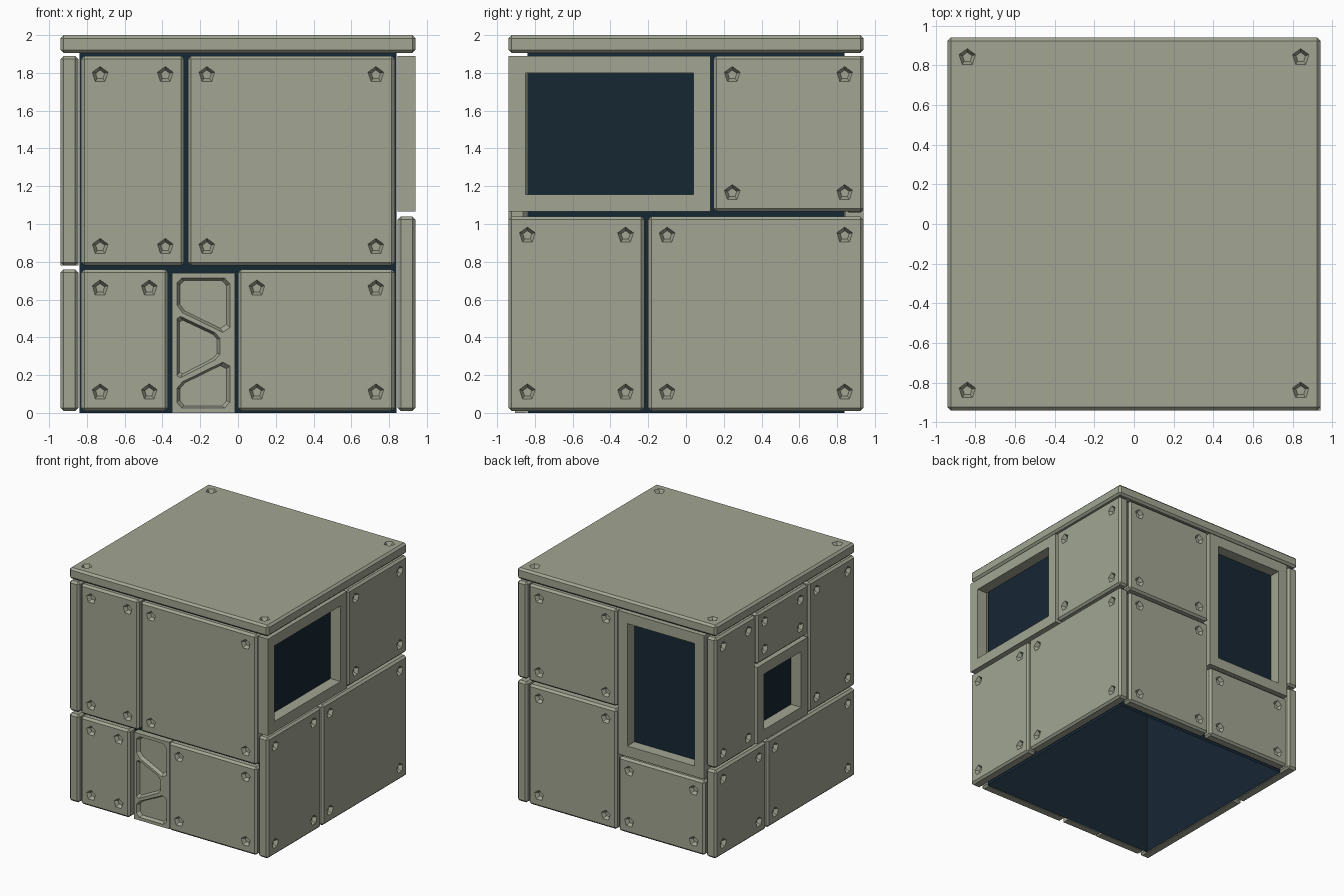
import bpy, bmesh
from math import sin, cos, pi
from mathutils import Matrix, Vector

if "Cube" in bpy.data.objects:
    bpy.data.objects.remove(bpy.data.objects["Cube"])

OUT, IN = -0.94, -0.845      # outer and inner panel planes in the front frame


def material(name, rgb):
    m = bpy.data.materials.new(name)
    m.diffuse_color = (*rgb, 1)
    m.use_nodes = True
    m.node_tree.nodes["Principled BSDF"].inputs["Base Color"].default_value = m.diffuse_color
    return m


PANEL = material("panel_grey_green", (0.36, 0.38, 0.29))
CORE = material("core_dark_blue", (0.008, 0.02, 0.034))

# Everything is drawn facing -y, then turned to its side
SIDES = {
    "front": Matrix(),
    "right": Matrix.Rotation(pi / 2, 4, 'Z'),
    "back": Matrix.Rotation(pi, 4, 'Z'),
    "left": Matrix.Rotation(-pi / 2, 4, 'Z'),
    "top": Matrix.Translation((0, 0, 1.06)) @ Matrix.Rotation(-pi / 2, 4, 'X'),
}


def make_object(name, bm, mat):
    bmesh.ops.recalc_face_normals(bm, faces=bm.faces)
    me = bpy.data.meshes.new(name)
    bm.to_mesh(me)
    bm.free()
    me.materials.append(mat)
    ob = bpy.data.objects.new(name, me)
    bpy.context.collection.objects.link(ob)
    return ob


def box(bm, x0, x1, y0, y1, z0, z1):
    m = Matrix.Translation(((x0 + x1) / 2, (y0 + y1) / 2, (z0 + z1) / 2))
    bmesh.ops.create_cube(bm, size=1, matrix=m @ Matrix.Diagonal((x1 - x0, y1 - y0, z1 - z0, 1)))


def frustum(bm, pts, y0, y1, scale=1.0):
    """Prism of an x-z outline running from y0 to y1, scaled at y1."""
    c = sum((Vector(p) for p in pts), Vector((0, 0))) / len(pts)
    rings = []
    for y, s in ((y0, 1), (y1, scale)):
        ring = [c + (Vector(p) - c) * s for p in pts]
        rings.append([bm.verts.new((p.x, y, p.y)) for p in ring])
    a, b = rings
    bm.faces.new(a)
    bm.faces.new(b)
    for i in range(len(a)):
        j = (i + 1) % len(a)
        bm.faces.new((a[i], a[j], b[j], b[i]))


def carve(ob, cutter_bm):
    """Subtract the cutter and bake the result into the mesh."""
    cutter = make_object("cutter", cutter_bm, PANEL)
    cutter.hide_render = True
    mod = ob.modifiers.new("carve", 'BOOLEAN')
    mod.operation, mod.solver, mod.object = 'DIFFERENCE', 'EXACT', cutter
    dg = bpy.context.evaluated_depsgraph_get()
    me = bpy.data.meshes.new_from_object(ob.evaluated_get(dg))
    ob.modifiers.clear()
    ob.data = me
    bpy.data.objects.remove(cutter)


def bolted_panel(name, side, x0, x1, z0, z1, inset=0.1):
    bm = bmesh.new()
    box(bm, x0, x1, OUT, IN, z0, z1)
    bmesh.ops.bevel(bm, geom=bm.edges[:], offset=0.017, segments=1, affect='EDGES')
    ob = make_object(name, bm, PANEL)
    cut = bmesh.new()
    for cx in (x0 + inset, x1 - inset):
        for cz in (z0 + inset, z1 - inset):
            pts = [(cx + 0.05 * sin(i * 2 * pi / 5), cz + 0.05 * cos(i * 2 * pi / 5)) for i in range(5)]
            frustum(cut, pts, OUT - 0.01, OUT + 0.03, 0.5)
    carve(ob, cut)
    ob.matrix_world = SIDES[side]


def window_frame(name, side, x0, x1, z0, z1, w=0.09):
    bm = bmesh.new()
    box(bm, x0, x1, OUT, IN, z0, z1)
    ob = make_object(name, bm, PANEL)
    cut = bmesh.new()
    box(cut, x0 + w, x1 - w, OUT - 0.1, IN + 0.1, z0 + w, z1 - w)
    carve(ob, cut)
    ob.matrix_world = SIDES[side]


# Dark core shell, open underneath
bm = bmesh.new()
box(bm, -0.84, 0.84, -0.84, 0.84, 0, 1.905)
bm.normal_update()
bmesh.ops.delete(bm, geom=[f for f in bm.faces if f.calc_center_median().z < 0.01], context='FACES')
make_object("core_shell", bm, CORE)

# Bolted panels: side, then x and z ranges as seen facing that side
panels = [
    ("front", -0.83, -0.285, 0.78, 1.89), ("front", -0.265, 0.83, 0.78, 1.89),
    ("front", -0.83, -0.37, 0.01, 0.76), ("front", 0.0, 0.83, 0.01, 0.76),
    ("right", 0.145, 0.94, 1.065, 1.89), ("right", -0.94, -0.22, 0.01, 1.04),
    ("right", -0.2, 0.94, 0.01, 1.04),
    ("back", -0.83, 0.0, 1.06, 1.89), ("back", -0.83, 0.0, 0.01, 1.035),
    ("back", 0.02, 0.83, 0.01, 0.645),
    ("left", -0.94, -0.4, 0.78, 1.89), ("left", 0.32, 0.94, 0.78, 1.89),
    ("left", -0.38, 0.3, 1.455, 1.89),
    ("left", -0.94, -0.26, 0.01, 0.76), ("left", -0.24, 0.94, 0.01, 0.76),
]
for i, (side, *rect) in enumerate(panels):
    bolted_panel(f"{side}_panel_{i + 1}", side, *rect)
bolted_panel("lid", "top", -0.94, 0.94, -0.94, 0.94)

# Window frames
window_frame("right_window_frame", "right", -0.94, 0.13, 1.065, 1.89)
window_frame("back_window_frame", "back", 0.015, 0.83, 0.665, 1.89)
window_frame("left_window_frame", "left", -0.38, 0.3, 0.78, 1.435)

# Set-back truss panel with three shallow pockets
FACE = -0.905
bm = bmesh.new()
box(bm, -0.35, -0.015, FACE, IN, 0, 0.74)
truss = make_object("front_truss_panel", bm, PANEL)
pockets = [
    [(-.3, .715), (-.07, .715), (-.042, .685), (-.042, .45), (-.08, .425), (-.295, .53), (-.325, .57), (-.325, .69)],
    [(-.325, .5), (-.305, .512), (-.12, .425), (-.095, .395), (-.095, .31), (-.12, .28), (-.305, .185), (-.325, .195)],
    [(-.325, .055), (-.3, .025), (-.07, .025), (-.042, .055), (-.042, .25), (-.08, .27), (-.295, .165), (-.325, .13)],
]
cut = bmesh.new()
for pts in pockets:
    frustum(cut, pts, FACE - 0.002, FACE + 0.028, 0.87)
carve(truss, cut)
